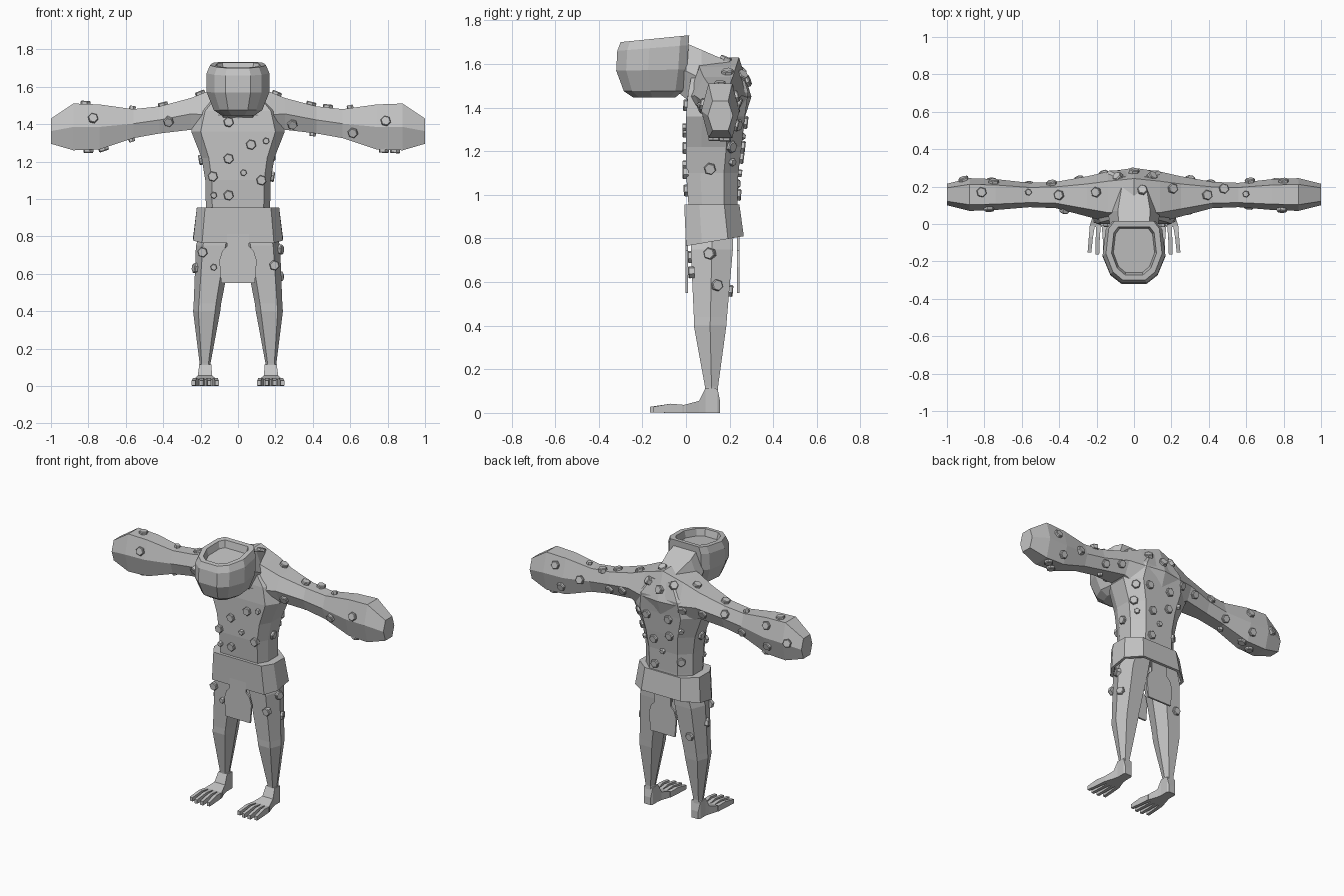
import bpy, bmesh, math
from mathutils import Vector
from mathutils.bvhtree import BVHTree

grey = bpy.data.materials.new("plain grey")
grey.diffuse_color = (0.55, 0.55, 0.55, 1)

# Unit cross-sections, scaled into boxes
OCT = [(-1, -.45), (-.8, -1), (.8, -1), (1, -.45), (1, .45), (.6, 1), (-.6, 1), (-1, .45)]
HEX = [(-1, 0), (-.62, -1), (.62, -1), (1, 0), (.62, 1), (-.62, 1)]
BUCKET = [(-1, -.1), (-.75, -.72), (-.4, -1), (.4, -1), (.75, -.72), (1, -.1),
          (.9, .75), (.7, 1), (-.7, 1), (-.9, .75)]
BOX = [(-1, -1), (1, -1), (1, 1), (-1, 1)]


def ring(shape, axis, pos, a0, a1, b0, b1, tilt=0.0):
    """Cross-section at pos along axis, fitted to a box in the other two axes."""
    out = []
    for u, v in shape:
        a, b = (a0 + a1) / 2 + u * (a1 - a0) / 2, (b0 + b1) / 2 + v * (b1 - b0) / 2
        out.append({'x': (pos, a, b), 'y': (a, pos, b), 'z': (a, b, pos + tilt * b)}[axis])
    return out


def add_loft(bm, rings, side=1, caps=True):
    vs = [[bm.verts.new((p[0] * side, p[1], p[2])) for p in r] for r in rings]
    n = len(vs[0])
    for r, s in zip(vs, vs[1:]):
        for i in range(n):
            bm.faces.new((r[i], r[(i + 1) % n], s[(i + 1) % n], s[i]))
    if caps:
        bm.faces.new(vs[0][::-1])
        bm.faces.new(vs[-1])


def finish(name, bm):
    bmesh.ops.recalc_face_normals(bm, faces=bm.faces)
    me = bpy.data.meshes.new(name)
    bm.to_mesh(me)
    bm.free()
    me.materials.append(grey)
    ob = bpy.data.objects.new(name, me)
    bpy.context.collection.objects.link(ob)
    return ob


def loft(name, shape, axis, rows, side=1):
    bm = bmesh.new()
    add_loft(bm, [ring(shape, axis, *r) for r in rows], side)
    return finish(name, bm)


# Torso
body = [loft("torso", OCT, 'z', [
    (.85, -.17, .17, .02, .235), (.97, -.172, .172, .01, .235), (1.1, -.175, .175, 0, .24),
    (1.22, -.195, .195, 0, .255), (1.36, -.25, .25, 0, .27), (1.47, -.22, .22, .01, .285),
    (1.57, -.12, .12, .03, .255)])]

# Both arms and shoulders, one section list mirrored about the middle
half = [(1.0, .1, .215, 1.295, 1.43), (.88, .07, .245, 1.26, 1.51), (.74, .075, .24, 1.265, 1.505),
        (.56, .09, .22, 1.325, 1.48), (.42, .085, .225, 1.35, 1.495), (.25, .04, .255, 1.37, 1.54),
        (.14, .01, .28, 1.31, 1.585)]
body.append(loft("arms", HEX, 'x', half + [(0, 0, .3, 1.27, 1.63)]
                 + [(-r[0],) + r[1:] for r in reversed(half)]))

# Neck reaching forward into the head
body.append(loft("neck", HEX, 'y', [
    (.22, -.1, .1, 1.4, 1.6), (.07, -.14, .14, 1.4, 1.665),
    (0, -.13, .13, 1.44, 1.695), (-.05, -.1, .1, 1.48, 1.63)]))

# Bucket-shaped head with a sunken top
loft("head", BUCKET, 'z', [
    (1.445, -.085, .085, -.24, -.05), (1.475, -.13, .13, -.285, -.015),
    (1.575, -.168, .168, -.32, .005, .02), (1.685, -.168, .168, -.315, .012, .08),
    (1.73, -.15, .15, -.3, .015, .1), (1.73, -.12, .12, -.272, -.015, .1),
    (1.685, -.11, .11, -.26, -.025, .1)])

for side, word in ((1, "right"), (-1, "left")):
    # Leg
    body.append(loft(word + "_leg", HEX, 'z', [
        (.09, .145, .205, .09, .148), (.12, .147, .205, .087, .147), (.4, .095, .24, .036, .185),
        (.44, .09, .237, .036, .188), (.75, .03, .225, .022, .215), (.9, .01, .18, .03, .22)], side))
    # Foot with four long spread toes
    bm = bmesh.new()
    add_loft(bm, [ring(BOX, 'y', *r) for r in [
        (.157, .15, .2, 0, .05), (.145, .143, .207, 0, .11), (.09, .143, .207, 0, .115),
        (.06, .138, .215, 0, .055), (-.015, .112, .238, 0, .035)]], side)
    for i in range(4):
        k = i - 1.5
        tip = -.17 + .012 * abs(k)
        a, m, b = .175 + k * .031, .175 + k * .037, .175 + k * .042
        add_loft(bm, [ring(BOX, 'y', .0, a - .014, a + .014, 0, .036),
                      ring(BOX, 'y', -.07, m - .011, m + .011, 0, .042),
                      ring(BOX, 'y', tip, b - .01, b + .01, .002, .028)], side)
    finish(word + "_foot", bm)

# Skirt: hollow shell with a rising hem
bm = bmesh.new()
add_loft(bm, [ring(OCT, 'z', *r) for r in [
    (.955, -.16, .16, .02, .225), (.955, -.22, .22, -.008, .245), (.765, -.24, .24, 0, .265, .17),
    (.765, -.222, .222, .014, .25, .17), (.9, -.19, .19, .02, .23)]])
finish("skirt", bm)

# Hanging cloth flaps, front and back
for name, y in (("front_flap", .004), ("back_flap", .24)):
    bm = bmesh.new()
    outline = [(-.09, .55), (.09, .55), (.1, .67), (.085, .72), (.06, .745), (.06, .83),
               (-.06, .83), (-.06, .745), (-.085, .72), (-.1, .67)]
    add_loft(bm, [[(x, y + d, z) for x, z in outline] for d in (-.006, .006)])
    finish(name, bm)

# Hexagonal warts, dropped on the body along each view direction
bm = bmesh.new()
for ob in body:
    bm.from_mesh(ob.data)
tree = BVHTree.FromBMesh(bm)
bm.free()
VIEWS = {  # ray origin and direction from two coordinates
    "front": (lambda a, b: (a, -2, b), (0, 1, 0)), "back": (lambda a, b: (a, 2, b), (0, -1, 0)),
    "top": (lambda a, b: (a, b, 3), (0, 0, -1)), "under": (lambda a, b: (a, b, -1), (0, 0, 1)),
    "right": (lambda a, b: (2, a, b), (-1, 0, 0)), "left": (lambda a, b: (-2, a, b), (1, 0, 0))}
SPOTS = {
    "front": [(-.775, 1.43), (-.37, 1.415), (-.05, 1.41), (.07, 1.29), (-.05, 1.215), (.125, 1.1),
              (-.135, 1.12), (-.05, 1.02), (.29, 1.4), (.615, 1.355), (.79, 1.415), (-.19, .715),
              (.195, .645)],
    "back": [(0, 1.52), (-.16, 1.42), (-.06, 1.335), (.1, 1.33), (.06, 1.17), (-.06, 1.22),
             (.06, 1.0), (-.12, 1.05), (-.29, 1.42), (-.44, 1.45), (-.56, 1.36), (-.75, 1.46),
             (-.76, 1.33), (-.91, 1.39), (.3, 1.42), (.41, 1.39), (.62, 1.4), (.76, 1.32),
             (.8, 1.45), (.18, 1.32), (-.17, .56)],
    "top": [(-.815, .17), (-.4, .155), (-.2, .17), (-.085, .25), (.095, .255), (.045, .18),
            (.205, .19), (.39, .155), (.48, .19)],
    "under": [(-.8, .15), (-.72, .18), (.78, .13), (.84, .18)],
    "right": [(.205, 1.22), (.11, 1.12), (.11, .73), (.14, .585)],
    "left": [(.12, 1.21), (.1, .63)]}
SMALL = {"front": [(.03, 1.14), (-.13, 1.02), (.15, 1.31), (-.13, .635)],
         "back": [(.15, 1.15), (-.14, 1.27), (0, 1.1)], "top": [(-.565, .17), (.6, .16)],
         "under": [(-.57, .15), (.4, .15)]}
bm = bmesh.new()
for table, radius in ((SPOTS, .028), (SMALL, .018)):
    for view, spots in table.items():
        start, way = VIEWS[view]
        for a, b in spots:
            hit, nor, _, _ = tree.ray_cast(Vector(start(a, b)), Vector(way))
            if hit is None:
                continue
            if nor.dot(Vector(way)) > 0:
                nor = -nor
            u = nor.orthogonal().normalized()
            v = nor.cross(u)
            add_loft(bm, [[hit + nor * h + (u * math.cos(t * math.pi / 3)
                           + v * math.sin(t * math.pi / 3)) * r for t in range(6)]
                          for h, r in ((-.012, radius), (.012, radius), (.017, radius * .85))])
finish("warts", bm)
